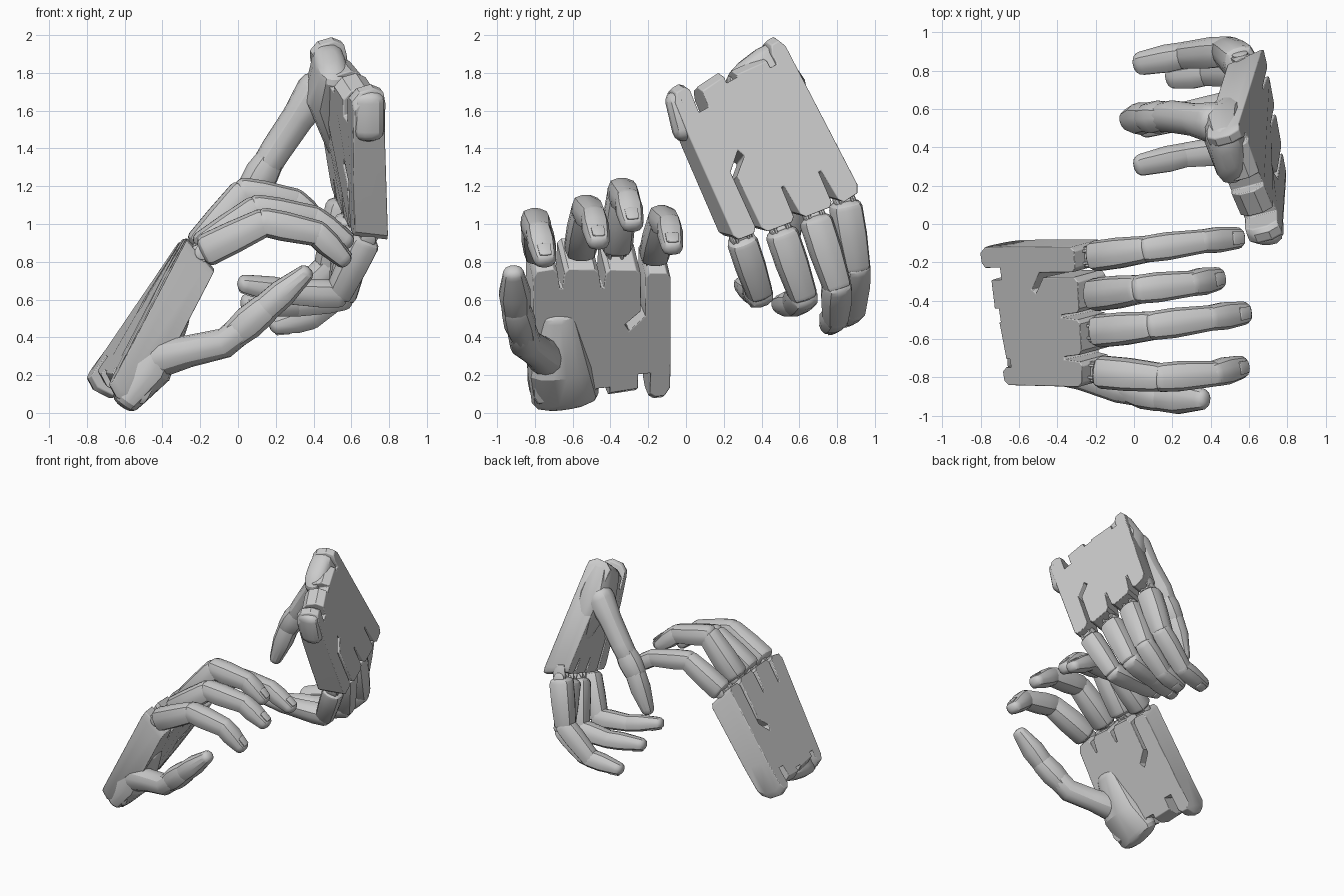
import bpy, bmesh, math
from mathutils import Vector as V

if "Cube" in bpy.data.objects:
    bpy.data.objects.remove(bpy.data.objects["Cube"])


def finish(name, bm, angle=30, bevel=0):
    bmesh.ops.recalc_face_normals(bm, faces=bm.faces)
    me = bpy.data.meshes.new(name)
    bm.to_mesh(me)
    bm.free()
    ob = bpy.data.objects.new(name, me)
    bpy.context.collection.objects.link(ob)
    bpy.ops.object.select_all(action='DESELECT')
    bpy.context.view_layer.objects.active = ob
    ob.select_set(True)
    bpy.ops.object.shade_smooth_by_angle(angle=math.radians(angle))
    if bevel:
        m = ob.modifiers.new("soft_edges", 'BEVEL')
        m.width, m.segments, m.limit_method = bevel, 3, 'ANGLE'
        m.angle_limit = math.radians(50)
    return ob


def loft(name, pts, sizes, side, n=12, power=3.0, cap=0.6):
    """Skin through points with squarish sections and rounded ends; sizes = (half width, half height)."""
    pts = [V(p) for p in pts]
    tan = []
    for i in range(len(pts)):
        tan.append((pts[min(i + 1, len(pts) - 1)] - pts[max(i - 1, 0)]).normalized())
    rings = [(p, t, w, h) for p, t, (w, h) in zip(pts, tan, sizes)]

    def ends(p, t, w, h, s):
        r = min(w, h) * cap
        return [(p + t * s * r * d, t, w * k, h * k) for d, k in ((.45, .92), (.8, .7), (1, .35))]
    rings = ends(*rings[0], -1)[::-1] + rings + ends(*rings[-1], 1)
    bm = bmesh.new()
    loops = []
    for p, t, w, h in rings:
        s = (V(side) - t * V(side).dot(t)).normalized()
        b = t.cross(s)
        loop = []
        for k in range(n):
            a = 2 * math.pi * (k + .5) / n
            c, d = math.cos(a), math.sin(a)
            f = (abs(c) ** power + abs(d) ** power) ** (-1 / power)
            loop.append(bm.verts.new(p + s * (w * f * c) + b * (h * f * d)))
        loops.append(loop)
    for a, b in zip(loops, loops[1:]):
        for k in range(n):
            bm.faces.new((a[k], a[(k + 1) % n], b[(k + 1) % n], b[k]))
    bm.faces.new(loops[0])
    bm.faces.new(loops[-1])
    return finish(name, bm, 28)


def finger(name, joints, side, back_sign, w):
    a, b, c, d = [V(j) for j in joints]
    t0, t2 = (b - a).normalized(), (d - c).normalized()
    side = V(side)
    # knuckle: narrow twin tongues and a hinge pin
    for sgn in (-1, 1):
        o = side * sgn * .032
        loft(name + "_tongue", [a - t0 * .1 + o, a + t0 * .05 + o], [(.014, .05)] * 2, side, 8)
    loft(name + "_hinge", [a - side * .05, a + side * .05], [(.042, .042)] * 2, t0, 12, 2, .2)
    # three phalanges
    loft(name + "_proximal", [a + t0 * .035, a.lerp(b, .5), b - t0 * .01],
         [(w, w * 1.03), (w, w * 1.0), (w * .87, w * .9)], side, 12, 3.2, .5)
    loft(name + "_middle", [b, b.lerp(c, .35), c], [(w * .88, w * .88), (w * .92, w * .92), (w * .78, w * .8)],
         side, 12, 3, .7)
    loft(name + "_distal", [c, c.lerp(d, .35), d - t2 * .045],
         [(w * .78, w * .8), (w * .84, w * .8), (w * .72, w * .58)], side, 12, 2.8, .95)
    # nail
    s = (side - t2 * side.dot(t2)).normalized()
    up = t2.cross(s) * back_sign
    q = d - t2 * .06 + up * w * .62
    loft(name + "_nail", [q - t2 * .03, q + t2 * .035 - up * .008], [(.036, .009), (.032, .008)], side, 8, 3, .8)


# palm outline: u runs index side to little side, v runs wrist to knuckles
OUTLINE = [(0, .05), (.03, 0), (.1, 0), (.13, .05), (.13, .16), (.19, .16), (.19, .07), (.46, .05), (.46, .11),
           (.56, .11), (.56, .02), (.77, .03), (.77, .19), (.86, .19), (.86, -.02), (.9, -.05), (.97, -.05),
           (1.01, .01), (1.01, .3), (1, .94), (.97, .98), (.85, .98), (.82, .94),
           (.82, .64), (.7, .53), (.67, .58), (.785, .68), (.785, .96), (.75, 1), (.56, 1), (.53, .97), (.515, .86),
           (.495, .86), (.48, .97), (.45, 1), (.26, 1), (.23, .97), (.215, .86), (.195, .86), (.18, .97), (.15, 1),
           (.03, .98), (0, .93)]


def palm(name, wi, wp, ki, kp, thick, back_sign):
    wi, wp, ki, kp = V(wi), V(wp), V(ki), V(kp)
    n = (wp - wi).cross(ki - wi).normalized() * -back_sign
    run = (ki - wi).normalized()

    # the back reaches further over the knuckles; the wrist end is rounded in thickness
    def ring(h):
        out = []
        for u, v in OUTLINE:
            p = wi.lerp(wp, u).lerp(ki.lerp(kp, u), v) + n * thick * h
            if v > .9:
                p += run * .08 * (h + .5)
            elif v < .1:
                p += run * (.04 if abs(h) > .4 else 0)
            out.append(bm.verts.new(p))
        return out
    bm = bmesh.new()
    loops = [ring(h) for h in (-.5, -.22, .22, .5)]
    k = len(OUTLINE)
    for a, b in zip(loops, loops[1:]):
        for i in range(k):
            bm.faces.new((a[i], a[(i + 1) % k], b[(i + 1) % k], b[i]))
    bm.faces.new(loops[0])
    bm.faces.new(loops[-1])
    finish(name, bm, 35, .012)


def hand(name, corners, thick, fingers, thumb, thenar, back_sign):
    palm(name + "_palm", *corners, thick, back_sign)
    side = (V(corners[3]) - V(corners[2])).normalized()
    for label, joints in zip(("index", "middle", "ring", "little"), fingers):
        finger(name + "_" + label, joints, side, back_sign, .08 if label == "little" else .086)
    # thumb: metacarpal ball, waist, flared joint, flattened tip
    p = [V(q) for q in thumb]
    loft(name + "_thumb_base", [p[0], p[0].lerp(p[1], .45), p[1], p[1].lerp(p[2], .35)],
         [(.105, .105), (.085, .085), (.085, .08), (.078, .078)], side, 14, 2.2, .9)
    loft(name + "_thumb_middle", [p[1].lerp(p[2], .2), p[1].lerp(p[2], .6), p[2]],
         [(.07, .075), (.085, .09), (.078, .083)], side, 12, 2.4, .6)
    loft(name + "_thumb_tip", [p[2], p[2].lerp(p[3], .4), p[3] - (p[3] - p[2]).normalized() * .045],
         [(.075, .078), (.085, .076), (.058, .05)], side, 12, 2.4, .95)
    # thumb muscle block running from the wrist corner into the palm
    loft(name + "_thumb_mound", thenar, [(.18, .085), (.17, .125), (.1, .075)], side, 16, 2.8, .7)


# lower hand, back of hand facing up and left
hand("lower_hand",
     [(-.6, -.82, .06), (-.71, -.11, .14), (-.21, -.83, .81), (-.25, -.10, .8)], .21,
     [[(-.19, -.77, .85), (.14, -.8, 1.01), (.42, -.78, .95), (.58, -.74, .79)],
      [(-.2, -.56, .86), (.1, -.53, 1.08), (.4, -.49, 1.03), (.6, -.46, .89)],
      [(-.21, -.37, .87), (.03, -.34, 1.17), (.3, -.31, 1.12), (.46, -.28, .98)],
      [(-.22, -.17, .83), (.07, -.13, 1.03), (.36, -.09, .99), (.57, -.07, .86)]],
     [(-.42, -.73, .29), (-.07, -.85, .37), (.14, -.9, .55), (.38, -.915, .76)],
     [(-.58, -.64, .09), (-.47, -.67, .24), (-.33, -.68, .5)], 1)

# upper hand, hanging down with the back facing right
hand("upper_hand",
     [(.45, .47, 1.99), (.69, -.09, 1.66), (.58, .88, 1.2), (.7, .21, .94)], .18,
     [[(.56, .84, 1.12), (.48, .9, .77), (.26, .88, .55), (0, .83, .5)],
      [(.6, .68, 1.04), (.56, .8, .67), (.38, .79, .51), (.17, .76, .46)],
      [(.64, .5, .97), (.55, .62, .62), (.31, .58, .58), (.02, .5, .58)],
      [(.68, .29, .93), (.53, .39, .63), (.27, .36, .64), (0, .3, .69)]],
     [(.41, .53, 1.7), (.2, .56, 1.39), (.08, .555, 1.19), (-.04, .54, .87)],
     [(.49, .36, 1.84), (.48, .48, 1.68), (.54, .6, 1.42)], -1)

# rounded wrist knob beside the upper hand's little finger bone
loft("upper_hand_wrist_knob", [(.69, -.05, 1.65), (.69, -.01, 1.5)], [(.06, .085), (.065, .085)], (0, 1, 0), 14, 2.6, .9)
